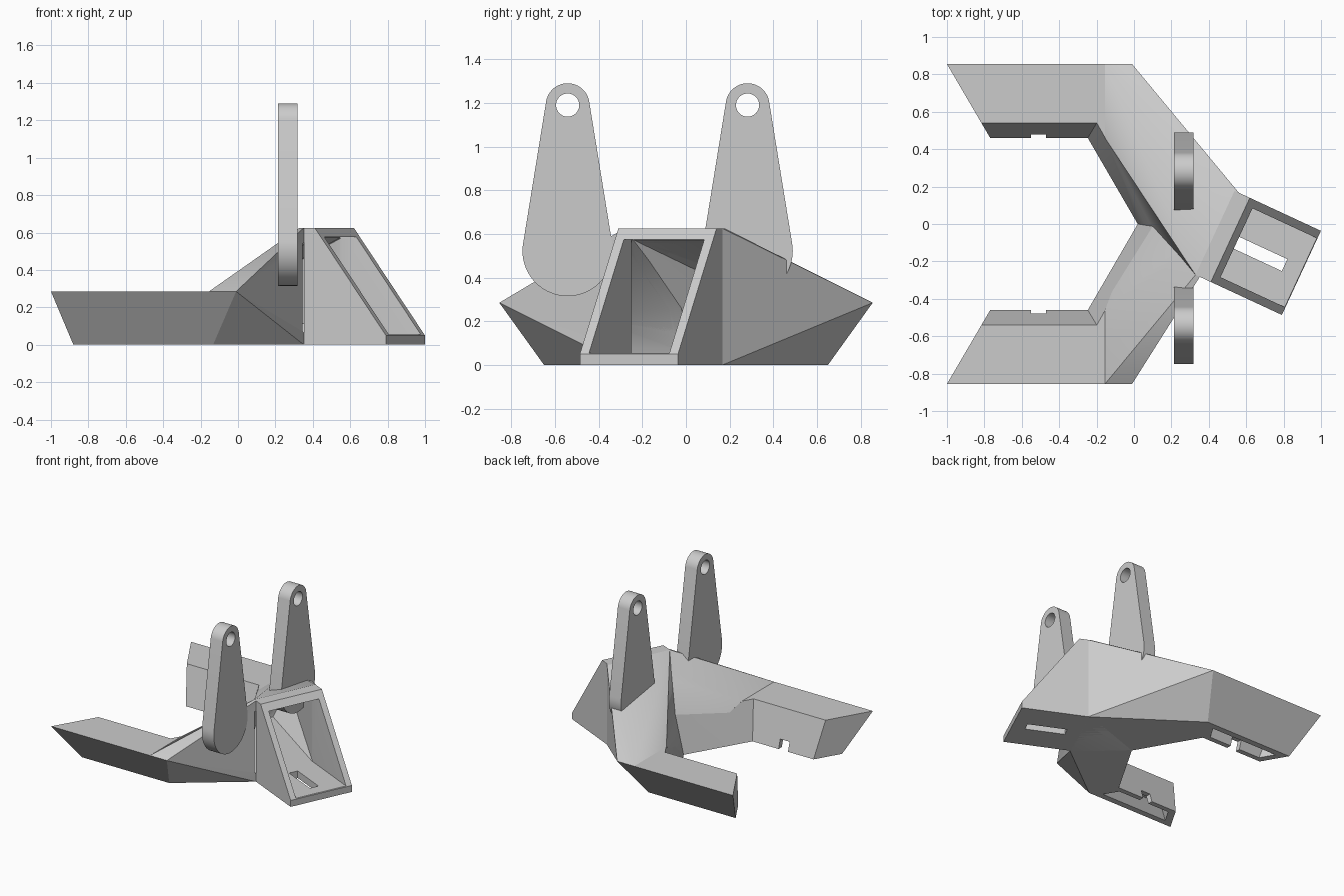
import bpy, bmesh, math
from mathutils import Vector

cube = bpy.data.objects.get("Cube")
if cube:
    bpy.data.objects.remove(cube, do_unlink=True)

grey = bpy.data.materials.new("plain_grey")
grey.use_nodes = True
COLOUR = (0.6, 0.6, 0.6, 1)
grey.diffuse_color = COLOUR
grey.node_tree.nodes["Principled BSDF"].inputs["Base Color"].default_value = COLOUR


def hull(name, points):
    """Convex solid around the points."""
    bm = bmesh.new()
    for p in points:
        bm.verts.new(p)
    res = bmesh.ops.convex_hull(bm, input=bm.verts[:])
    spare = {g for g in res["geom_interior"] + res["geom_unused"]
             if isinstance(g, bmesh.types.BMVert)}
    bmesh.ops.delete(bm, geom=list(spare), context="VERTS")
    bmesh.ops.dissolve_limit(bm, angle_limit=0.002, verts=bm.verts[:], edges=bm.edges[:])
    bmesh.ops.recalc_face_normals(bm, faces=bm.faces[:])
    mesh = bpy.data.meshes.new(name)
    bm.to_mesh(mesh)
    bm.free()
    mesh.materials.append(grey)
    obj = bpy.data.objects.new(name, mesh)
    bpy.context.scene.collection.objects.link(obj)
    return obj


def carve(target, cutters):
    """Subtract every cutter, then shade smooth with sharp edges."""
    bpy.ops.object.select_all(action="DESELECT")
    target.select_set(True)
    bpy.context.view_layer.objects.active = target
    for cutter in cutters:
        mod = target.modifiers.new("cut", "BOOLEAN")
        mod.operation = "DIFFERENCE"
        mod.solver = "EXACT"
        mod.object = cutter
        bpy.ops.object.modifier_apply(modifier=mod.name)
    bpy.ops.object.shade_smooth_by_angle(angle=math.radians(30))


def flip(points, side):
    return [(x, y * side, z) for x, y, z in points]


# Local frame of the angled leg: u outwards, v across
AXIS = Vector((0.907, -0.421))
ACROSS = Vector((0.421, 0.907))


def leg(u, v, z):
    p = Vector((0.515, -0.085)) + AXIS * u + ACROSS * v
    return (p.x, p.y, z)


def slab(us, vs, zs):
    return [leg(u, v, z) for u in us for v in vs for z in zs]


def leg_prism(name, profile, half):
    return hull(name, [leg(u, v, z) for u, z in profile for v in (-half, half)])


def box(name, xs, ys, zs):
    return hull(name, [(x, y, z) for x in xs for y in ys for z in zs])


# Arm cross-section (y, z), cut by two vertical mitre planes
SECTION = [(0.855, 0.285), (0.54, 0.285), (0.46, 0), (0.65, 0)]
HOLLOW = [(0.765, 0.24), (0.575, 0.24), (0.492, -0.02), (0.59, -0.02)]


def tip(section, inset):
    return [(-1 + (0.855 - y) * 0.585 + inset, y, z) for y, z in section]


def elbow(section, inset):
    return [(-0.01 - (0.855 - y) * 0.6 - inset, y, z) for y, z in section]


H, TOP = 0.248, 0.625
centre = [(0.02, 0, 0), (0.108, 0, 0.285)]
crest = [(-0.155, 0.855, 0.285), (-0.155, 0.46, 0.285), (-0.01, 0.855, 0.285)]
inner_elbow = [(-0.07, 0.72, 0.23), (-0.1, 0.57, 0.055),
               (-0.15, 0.44, 0.055), (-0.1, 0.47, 0.23)]
inner_centre = [(0.08, 0, 0.055), (0.17, 0, 0.26)]

# Frame parts: angled leg, then a low base, a rising shoulder and an arm per side
leg_outline = [(-0.09, 0), (-0.09, TOP), (0, TOP), (0.419, 0.05), (0.419, 0)]
parts = [leg_prism("angled_leg", leg_outline, H)]
for label, side, far in (("back", 1, H), ("front", -1, 0)):
    root = (-0.09, -0.065)
    parts.append(hull(label + "_base", flip(elbow(SECTION, 0), side) + centre
                      + slab(root, (-H, far), (0,))))
    parts.append(hull(label + "_shoulder", flip(crest, side) + centre
                      + slab(root, (-H, far), (0, TOP))))
    parts.append(hull(label + "_arm", flip(tip(SECTION, 0) + elbow(SECTION, 0), side)))

# Cutters: window, floor slot, hollow chambers, open arm undersides, notches
window = [(-0.06, 0.055), (-0.06, 0.575), (0.08, 0.575), (0.46, 0.055)]
slot = [(0.03, -0.05), (0.03, 0.1), (0.32, -0.05), (0.32, 0.1)]
cutters = [leg_prism("window", window, 0.203), leg_prism("slot", slot, 0.035)]
for side, far in ((1, 0.2), (-1, 0)):
    cutters.append(hull("chamber", flip(inner_elbow, side) + inner_centre
                        + slab((-0.056, -0.046), (-0.2, far), (0.055, 0.574))))
    cutters.append(hull("channel", flip(tip(HOLLOW, 0.06) + elbow(HOLLOW, 0.06), side)))
    cutters.append(box("notch", (-0.55, -0.47), (0.4 * side, 0.53 * side), (-0.03, 0.07)))

for part in parts:
    carve(part, cutters)


# Tapered upright plates with a pin hole
def disc(y, z, r, xs):
    return [(x, y + r * math.cos(a), z + r * math.sin(a)) for x in xs
            for a in (math.tau * i / 64 for i in range(64))]


for name, y in (("front_upright", -0.542), ("back_upright", 0.282)):
    xs = (0.215, 0.317)
    upright = hull(name, disc(y, 0.522, 0.207, xs) + disc(y, 1.19, 0.1, xs))
    pin = hull("pin_hole", disc(y, 1.19, 0.053, (0.1, 0.4)))
    carve(upright, [pin])
    cutters.append(pin)

for cutter in cutters:
    bpy.data.objects.remove(cutter, do_unlink=True)
